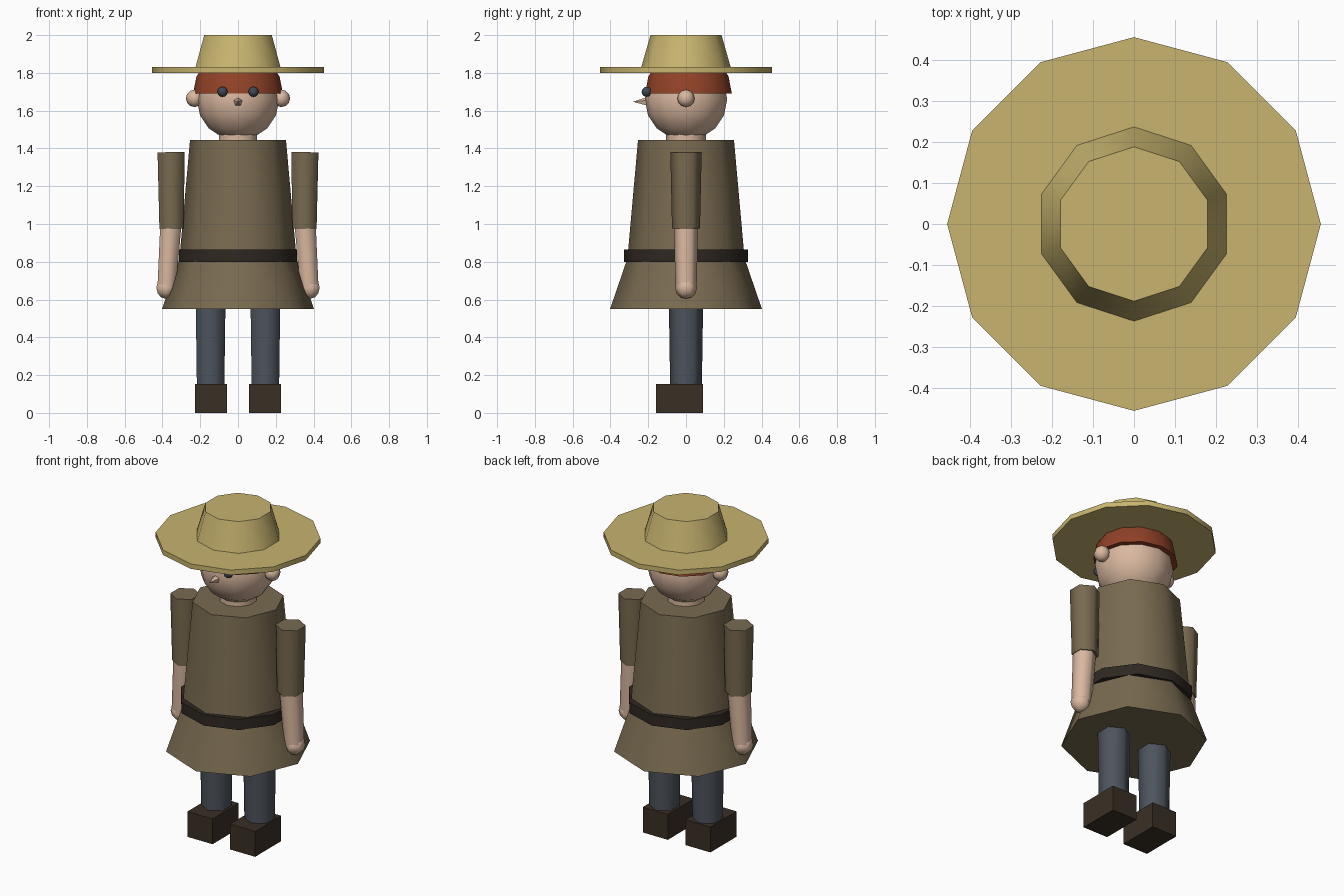
import bpy, bmesh, math
from mathutils import Vector, Matrix

if "Cube" in bpy.data.objects:
    bpy.data.objects.remove(bpy.data.objects["Cube"], do_unlink=True)


def material(name, rgb):
    m = bpy.data.materials.new(name)
    m.use_nodes = True
    color = (*rgb, 1)
    m.diffuse_color = color
    bsdf = m.node_tree.nodes["Principled BSDF"]
    bsdf.inputs["Base Color"].default_value = color
    bsdf.inputs["Roughness"].default_value = 0.8
    return m


straw = material("straw", (0.58, 0.46, 0.16))
coat = material("coat_brown", (0.19, 0.145, 0.08))
hair_red = material("hair_red", (0.28, 0.053, 0.02))
skin = material("skin", (0.70, 0.48, 0.35))
cloth = material("trouser_grey", (0.075, 0.088, 0.11))
leather = material("boot_leather", (0.042, 0.029, 0.018))
dark = material("belt_dark", (0.028, 0.021, 0.016))
eye_mat = material("eye_slate", (0.05, 0.065, 0.09))


def finish(name, bm, mat, angle=50):
    me = bpy.data.meshes.new(name)
    bm.to_mesh(me)
    bm.free()
    me.materials.append(mat)
    ob = bpy.data.objects.new(name, me)
    bpy.context.collection.objects.link(ob)
    bpy.ops.object.select_all(action="DESELECT")
    ob.select_set(True)
    bpy.context.view_layer.objects.active = ob
    if angle:
        bpy.ops.object.shade_smooth_by_angle(angle=math.radians(angle))
    return ob


def taper(name, start, end, r1, r2, sides, mat, angle=65):
    """Tapered prism from start to end."""
    a, b = Vector(start), Vector(end)
    d = b - a
    # Rotate in the plane that keeps a polygon corner toward the y axis
    rot = Matrix.Rotation(math.pi / 2, 4, "X") if abs(d.y) > abs(d.z) \
        else Matrix.Rotation(math.atan2(d.x, d.z), 4, "Y")
    bm = bmesh.new()
    bmesh.ops.create_cone(bm, cap_ends=True, segments=sides, radius1=r1, radius2=r2,
                          depth=d.length, matrix=Matrix.Translation((a + b) / 2) @ rot)
    return finish(name, bm, mat, angle)


def ball(name, center, r, mat, seg=8, rings=6):
    bm = bmesh.new()
    bmesh.ops.create_uvsphere(bm, u_segments=seg, v_segments=rings, radius=r,
                              matrix=Matrix.Translation(center))
    return finish(name, bm, mat, 60)


# Hat
taper("hat_brim", (0, 0, 1.80), (0, 0, 1.83), 0.455, 0.455, 12, straw)
taper("hat_crown", (0, 0, 1.825), (0, 0, 2.0), 0.238, 0.188, 10, straw)

# Head, neck and face
ball("head", (0, 0, 1.66), 0.218, skin, 12, 8)
taper("neck", (0, 0, 1.40), (0, 0, 1.52), 0.105, 0.105, 10, skin)
taper("nose", (0, -0.19, 1.647), (0, -0.28, 1.647), 0.03, 0, 5, skin, 30)

# Hair: half a ball cut flat above the face
bm = bmesh.new()
bmesh.ops.create_uvsphere(bm, u_segments=12, v_segments=8, radius=0.238)
geom = bm.verts[:] + bm.edges[:] + bm.faces[:]
cut = bmesh.ops.bisect_plane(bm, geom=geom, plane_co=(0, 0, 0.001),
                             plane_no=(0, 0, 1), clear_inner=True)
bmesh.ops.holes_fill(bm, edges=[e for e in bm.edges if e.is_boundary])
bmesh.ops.transform(bm, verts=bm.verts, matrix=Matrix.Translation((0, 0.013, 1.69))
                    @ Matrix.Diagonal((1, 0.965, 1, 1)))
finish("hair", bm, hair_red)

# Coat and belt
taper("coat_body", (0, 0, 0.82), (0, 0, 1.445), 0.31, 0.254, 8, coat)
taper("coat_skirt", (0, 0, 0.55), (0, 0, 0.83), 0.402, 0.306, 8, coat)
taper("belt", (0, 0, 0.80), (0, 0, 0.865), 0.328, 0.328, 10, dark)

# Paired parts
for s, side in ((1, "left"), (-1, "right")):
    ball(side + "_ear", (s * 0.23, 0, 1.665), 0.046, skin)
    ball(side + "_eye", (s * 0.082, -0.208, 1.70), 0.027, eye_mat)
    taper(side + "_sleeve", (s * 0.352, 0, 0.975), (s * 0.354, 0, 1.38),
          0.074, 0.083, 6, coat)
    taper(side + "_forearm", (s * 0.378, 0, 0.66), (s * 0.352, 0, 1.05),
          0.056, 0.066, 6, skin)
    ball(side + "_hand", (s * 0.382, 0, 0.662), 0.058, skin, 6, 6)
    taper(side + "_leg", (s * 0.145, 0, 0.14), (s * 0.145, 0, 0.60),
          0.084, 0.091, 6, cloth)
    bm = bmesh.new()
    bmesh.ops.create_cube(bm, size=1, matrix=Matrix.Translation((s * 0.143, -0.035, 0.077))
                          @ Matrix.Diagonal((0.168, 0.25, 0.154, 1)))
    finish(side + "_boot", bm, leather, 0)
